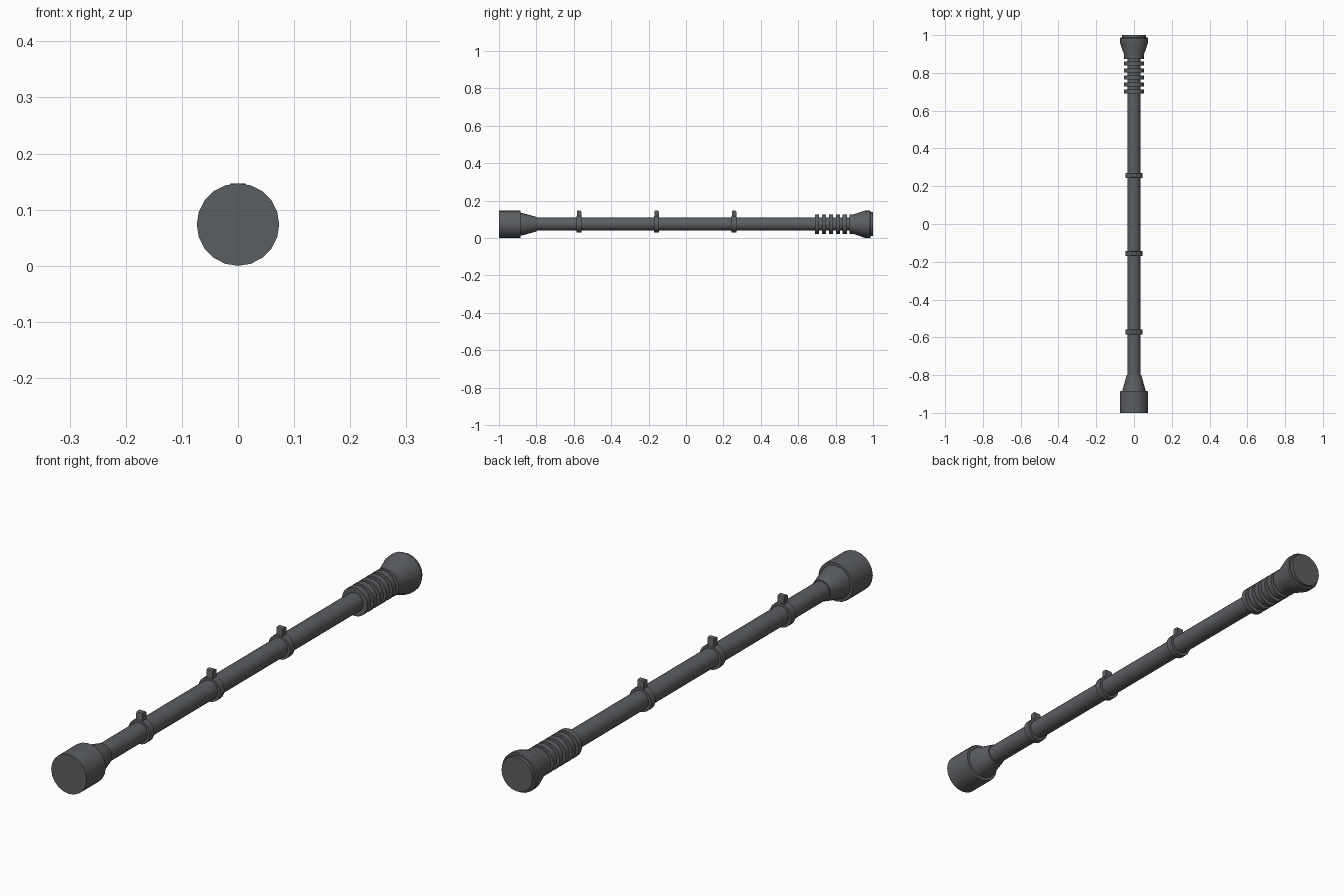
import bpy, bmesh, math

if "Cube" in bpy.data.objects:
    bpy.data.objects.remove(bpy.data.objects["Cube"])

AXIS_Z = 0.0735   # height of the rod's centre line
SIDES = 20

# Dark grey used on every part
dark = bpy.data.materials.new("dark_grey")
dark.diffuse_color = (0.105, 0.112, 0.12, 1)
dark.use_nodes = True
dark.node_tree.nodes["Principled BSDF"].inputs["Base Color"].default_value = dark.diffuse_color


def finish(name, bm):
    bmesh.ops.recalc_face_normals(bm, faces=bm.faces[:])
    mesh = bpy.data.meshes.new(name)
    bm.to_mesh(mesh)
    bm.free()
    mesh.materials.append(dark)
    obj = bpy.data.objects.new(name, mesh)
    bpy.context.collection.objects.link(obj)
    obj.location.z = AXIS_Z
    bpy.ops.object.select_all(action='DESELECT')
    obj.select_set(True)
    bpy.context.view_layer.objects.active = obj
    bpy.ops.object.shade_smooth_by_angle(angle=math.radians(24))
    return obj


def lathe(name, profile):
    """Closed solid turned around the y axis from (y, radius) points."""
    bm = bmesh.new()
    loops = []
    for y, r in profile:
        loops.append([bm.verts.new((r * math.cos(2 * math.pi * i / SIDES), y,
                                    r * math.sin(2 * math.pi * i / SIDES)))
                      for i in range(SIDES)])
    for a, b in zip(loops, loops[1:]):
        for i in range(SIDES):
            j = (i + 1) % SIDES
            bm.faces.new((a[i], a[j], b[j], b[i]))
    bm.faces.new(loops[0])
    bm.faces.new(loops[-1])
    return finish(name, bm)


# Main rod with the wide front cap and its tapered collar
lathe("rod", [(-0.82, 0.035), (0.88, 0.035)])
lathe("front_cap", [(-1.0, 0.0735), (-0.888, 0.0735), (-0.885, 0.072)])
lathe("front_collar", [(-0.89, 0.062), (-0.88, 0.061), (-0.80, 0.039)])

# Clamp rings, each with a small lug on top
for n, y in enumerate((-0.572, -0.157, 0.257)):
    lathe(f"clamp_ring_{n + 1}", [(y - 0.013, 0.045), (y + 0.013, 0.045)])
    bm = bmesh.new()
    bmesh.ops.create_cube(bm, size=1)
    for v in bm.verts:
        v.co = (v.co.x * 0.026, y + v.co.y * 0.024, 0.055 + v.co.z * 0.036)
    top = [e for e in bm.edges if all(v.co.z > 0.06 for v in e.verts)
           and abs(e.verts[0].co.y - e.verts[1].co.y) < 0.001]
    bmesh.ops.bevel(bm, geom=top, offset=0.007, segments=2, profile=0.5, affect='EDGES')
    finish(f"clamp_lug_{n + 1}", bm)

# Ribbed grip
for n in range(5):
    y = 0.701 + n * 0.037
    lathe(f"grip_rib_{n + 1}", [(y - 0.011, 0.053), (y + 0.011, 0.053)])

# Flared rear end with a stepped cap
lathe("rear_flare", [(0.874, 0.053), (0.898, 0.053), (0.958, 0.0735),
                     (0.983, 0.0735), (0.987, 0.070)])
lathe("rear_cap", [(0.98, 0.064), (1.0, 0.064)])
